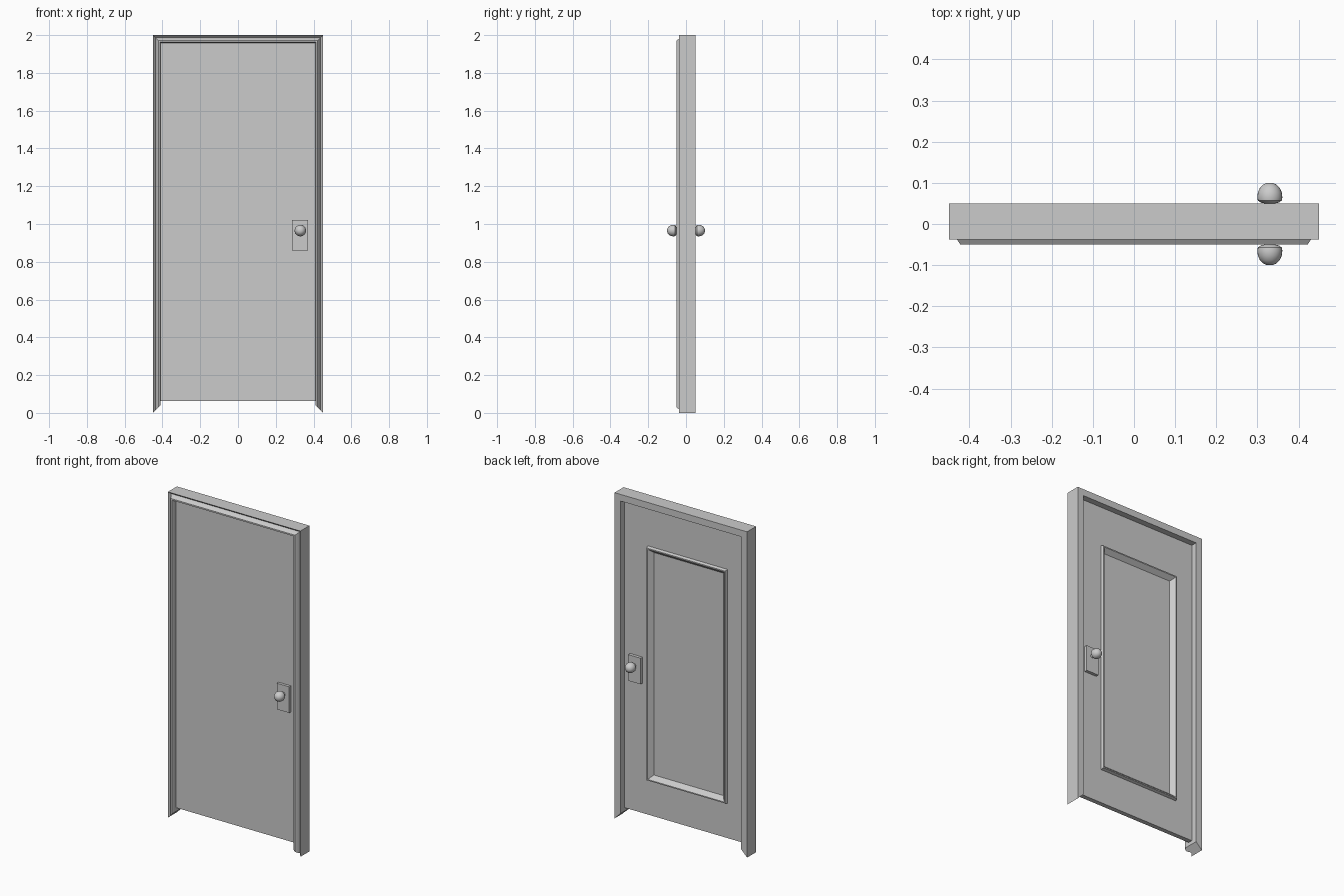
import bpy, bmesh
from math import cos, sin, pi, radians

if "Cube" in bpy.data.objects:
    bpy.data.objects.remove(bpy.data.objects["Cube"])


def finish(bm, name):
    bmesh.ops.remove_doubles(bm, verts=bm.verts, dist=1e-5)
    bmesh.ops.recalc_face_normals(bm, faces=bm.faces)
    me = bpy.data.meshes.new(name)
    bm.to_mesh(me)
    bm.free()
    ob = bpy.data.objects.new(name, me)
    bpy.context.collection.objects.link(ob)
    return ob


def corner_loop(bm, x0, x1, z0, z1, y):
    # bottom left, top left, top right, bottom right
    return [bm.verts.new((x, y, z)) for x, z in
            ((x0, z0), (x0, z1), (x1, z1), (x1, z0))]


def bridge(bm, a, b, sides):
    for i in range(sides):
        j = (i + 1) % 4
        bm.faces.new((a[i], a[j], b[j], b[i]))


# Door frame: moulded profile (inset, y) mitred around three sides
def door_frame():
    profile = [(0, .05), (0, -.0375), (.013, -.023), (.02, -.038),
               (.028, -.05), (.037, -.05), (.041, -.04), (.041, .05)]
    bm = bmesh.new()
    loops = [corner_loop(bm, -.45 + t, .45 - t, t, 2 - t, y) for t, y in profile]
    for a, b in zip(loops, loops[1:] + loops[:1]):
        bridge(bm, a, b, 3)
    bm.faces.new([l[0] for l in loops])
    bm.faces.new([l[3] for l in loops])
    finish(bm, "door_frame")


# Door leaf: flat front, back with a raised moulding round a sunken panel
def door_leaf():
    x0, x1, z0, z1 = -.292, .252, .275, 1.713
    bm = bmesh.new()
    loops = [corner_loop(bm, -.412, .41, .063, 1.96, y) for y in (-.015, .013)]
    for t, y in ((0, .013), (.006, .03), (.013, .03), (.036, .003)):
        loops.append(corner_loop(bm, x0 + t, x1 - t, z0 + t, z1 - t, y))
    for a, b in zip(loops, loops[1:]):
        bridge(bm, a, b, 4)
    bm.faces.new(loops[0])
    bm.faces.new(loops[-1])
    finish(bm, "door_leaf")


# Lock plate on one side of the door
def lock_plate(side, name):
    bm = bmesh.new()
    a = corner_loop(bm, .286, .37, .86, 1.02, side * .012)
    b = corner_loop(bm, .286, .37, .86, 1.02, side * .032)
    bridge(bm, a, b, 4)
    bm.faces.new(a)
    bm.faces.new(b)
    finish(bm, name)


# Turned knob on one side of the door
def knob(side, name, n=24):
    profile = [(.012, .03), (.012, .05), (.022, .052), (.029, .057), (.0305, .065),
               (.029, .077), (.024, .088), (.016, .096), (.008, .0993)]
    bm = bmesh.new()
    rings = [[bm.verts.new((.33 + r * cos(2 * pi * i / n), side * y,
                            .965 + r * sin(2 * pi * i / n))) for i in range(n)]
             for r, y in profile]
    for a, b in zip(rings, rings[1:]):
        for i in range(n):
            j = (i + 1) % n
            bm.faces.new((a[i], a[j], b[j], b[i]))
    tip = bm.verts.new((.33, side * .1, .965))
    for i in range(n):
        bm.faces.new((rings[-1][i], rings[-1][(i + 1) % n], tip))
    bm.faces.new(rings[0])
    ob = finish(bm, name)
    bpy.ops.object.select_all(action='DESELECT')
    bpy.context.view_layer.objects.active = ob
    ob.select_set(True)
    bpy.ops.object.shade_smooth_by_angle(angle=radians(40))


door_frame()
door_leaf()
for side, label in ((-1, "front"), (1, "back")):
    lock_plate(side, label + "_lock_plate")
    knob(side, label + "_knob")
